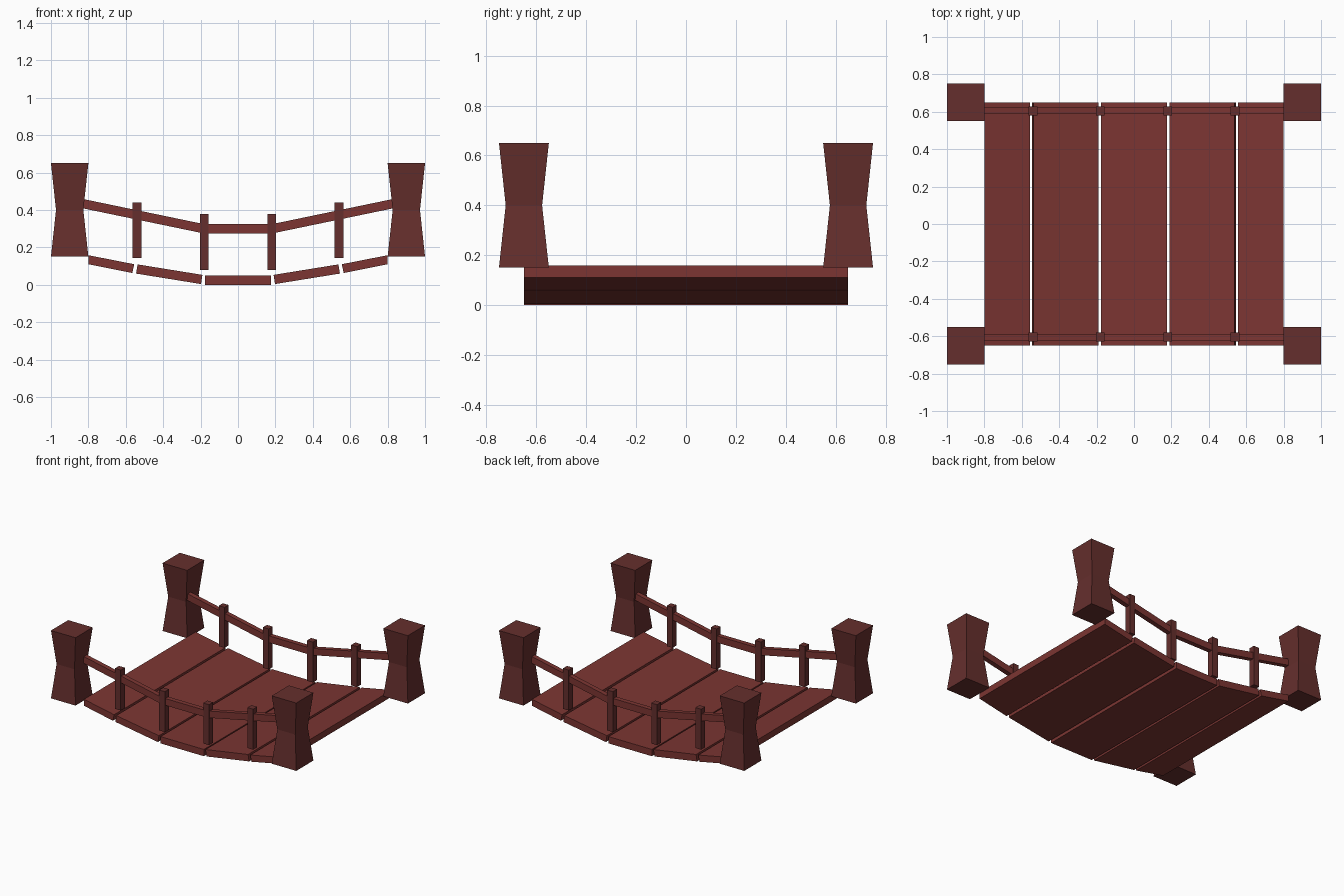
import bpy, bmesh

if "Cube" in bpy.data.objects:
    bpy.data.objects.remove(bpy.data.objects["Cube"])


def material(name, color):
    m = bpy.data.materials.new(name)
    m.diffuse_color = (*color, 1)
    m.use_nodes = True
    m.node_tree.nodes["Principled BSDF"].inputs["Base Color"].default_value = m.diffuse_color
    return m


PLANK = material("plank_wood", (0.20, 0.036, 0.032))
POST = material("post_wood", (0.13, 0.028, 0.026))


def finish(bm, name, mat):
    bmesh.ops.recalc_face_normals(bm, faces=bm.faces)
    me = bpy.data.meshes.new(name)
    bm.to_mesh(me)
    bm.free()
    me.materials.append(mat)
    ob = bpy.data.objects.new(name, me)
    bpy.context.collection.objects.link(ob)
    return ob


def extrude_y(name, profile, y0, y1, mat):
    """Extrude an x-z outline from y0 to y1."""
    bm = bmesh.new()
    face = bm.faces.new([bm.verts.new((x, y0, z)) for x, z in profile])
    new = bmesh.ops.extrude_face_region(bm, geom=[face])["geom"]
    verts = [v for v in new if isinstance(v, bmesh.types.BMVert)]
    bmesh.ops.translate(bm, verts=verts, vec=(0, y1 - y0, 0))
    return finish(bm, name, mat)


def box(name, x0, x1, y0, y1, z0, z1, mat):
    return extrude_y(name, [(x0, z0), (x1, z0), (x1, z1), (x0, z1)], y0, y1, mat)


def post(name, cx, cy):
    """Square post pinched at the waist."""
    bm = bmesh.new()
    rings = []
    for z, h in ((0.15, 0.1), (0.4, 0.073), (0.65, 0.1)):
        rings.append([bm.verts.new((cx + sx * h, cy + sy * h, z))
                      for sx, sy in ((-1, -1), (1, -1), (1, 1), (-1, 1))])
    for a, b in zip(rings, rings[1:]):
        for i in range(4):
            j = (i + 1) % 4
            bm.faces.new((a[i], a[j], b[j], b[i]))
    bm.faces.new(rings[0])
    bm.faces.new(rings[-1])
    return finish(bm, name, POST)


# deck planks: flat middle, tilted and mirrored outward
box("middle_plank", -0.177, 0.177, -0.65, 0.65, 0, 0.05, PLANK)
INNER = [(0.198, 0.004), (0.545, 0.06), (0.537, 0.109), (0.19, 0.053)]
OUTER = [(0.565, 0.063), (0.80, 0.11), (0.80, 0.158), (0.555, 0.11)]
for s, side in ((-1, "left"), (1, "right")):
    for part, outline in (("inner", INNER), ("outer", OUTER)):
        extrude_y(f"{side}_{part}_plank", [(s * x, z) for x, z in outline],
                  -0.65, 0.65, PLANK)

# sagging handrail outline: lower edge out, upper edge back
half = [(0.185, 0.30), (0.84, 0.436)]
line = [(-x, z) for x, z in reversed(half)] + half
rail = [(x, z - 0.025) for x, z in line] + [(x, z + 0.025) for x, z in reversed(line)]

for t, end in ((-1, "front"), (1, "back")):
    extrude_y(f"{end}_handrail", rail, t * 0.587, t * 0.622, PLANK)
    for s, side in ((-1, "left"), (1, "right")):
        post(f"{end}_{side}_post", s * 0.9, t * 0.65)
        # balusters
        for part, x, z in (("inner", 0.18, 0.08), ("outer", 0.54, 0.143)):
            box(f"{end}_{side}_{part}_baluster", s * x - 0.0235, s * x + 0.0235,
                t * 0.581, t * 0.628, z, z + 0.298, POST)
